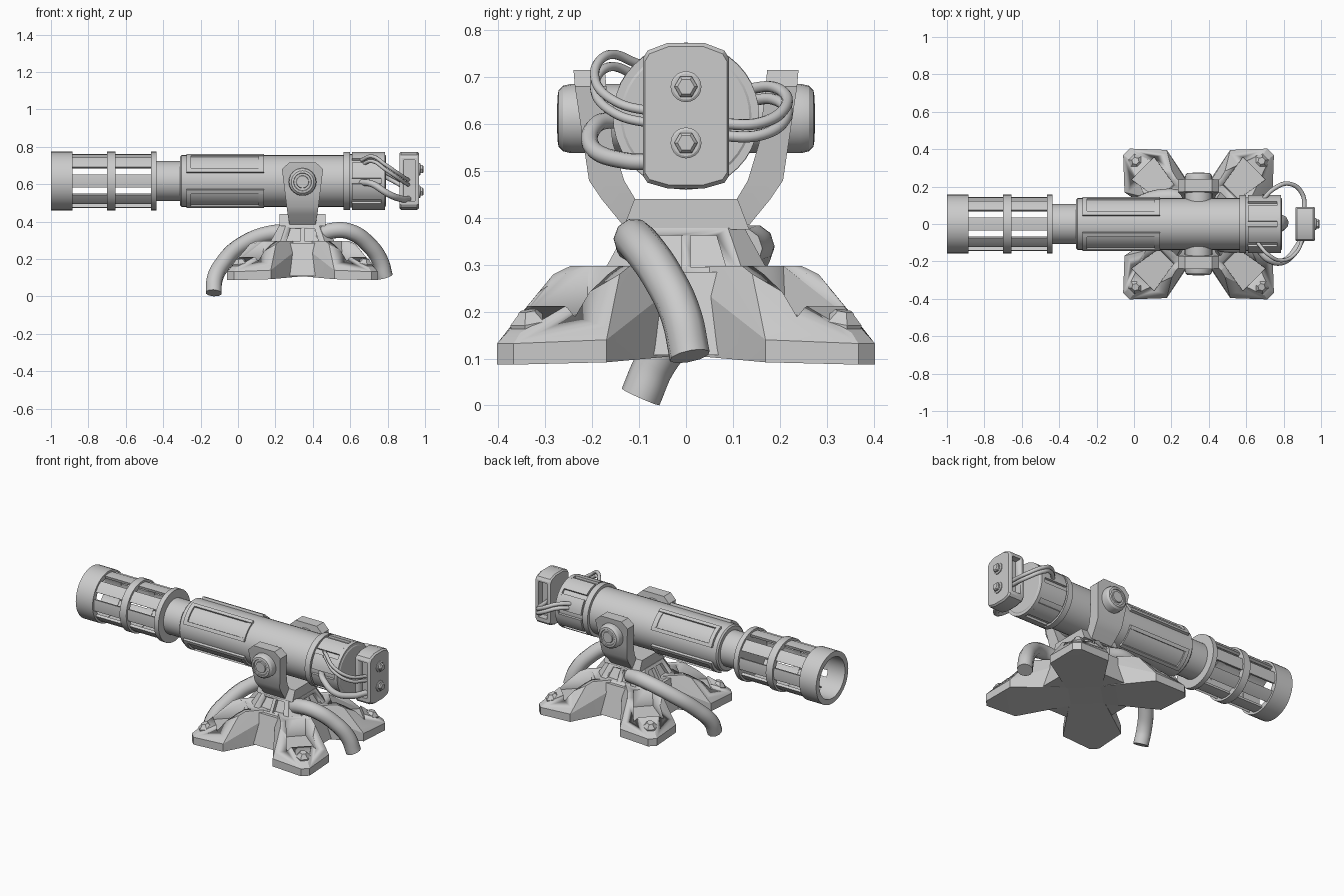
import bpy, bmesh, math
from mathutils import Vector

if "Cube" in bpy.data.objects:
    bpy.data.objects.remove(bpy.data.objects["Cube"])

ZC, XC = 0.617, 0.345   # gun axis height, mount centre


def finish(name, bm, angle=30):
    bmesh.ops.remove_doubles(bm, verts=bm.verts, dist=1e-5)
    bmesh.ops.recalc_face_normals(bm, faces=bm.faces)
    me = bpy.data.meshes.new(name)
    bm.to_mesh(me)
    bm.free()
    me.shade_smooth()
    me.set_sharp_from_angle(angle=math.radians(angle))
    ob = bpy.data.objects.new(name, me)
    bpy.context.collection.objects.link(ob)
    return ob


def loft(name, rings, loop=False):
    """Skin a row of matching rings; cap the ends unless looped."""
    bm = bmesh.new()
    vs = [[bm.verts.new(p) for p in r] for r in rings]
    n = len(rings[0])
    for i in range(len(vs) if loop else len(vs) - 1):
        a, b = vs[i], vs[(i + 1) % len(vs)]
        for j in range(n):
            k = (j + 1) % n
            bm.faces.new((a[j], a[k], b[k], b[j]))
    if not loop:
        bm.faces.new(vs[0])
        bm.faces.new(vs[-1])
    return finish(name, bm)


def lathe(name, prof, seg=40, origin=(0, 0, ZC), axis=(1, 0, 0)):
    """Spin a closed (height, radius) outline about an axis."""
    q, o = Vector(axis).to_track_quat('Z', 'Y'), Vector(origin)
    rings = []
    for i in range(seg):
        a = 2 * math.pi * i / seg
        rings.append([o + q @ Vector((r * math.cos(a), r * math.sin(a), h)) for h, r in prof])
    return loft(name, rings, loop=True)


def solid(name, prof, *args, **kw):
    return lathe(name, [(prof[0][0], 0)] + prof + [(prof[-1][0], 0)], *args, **kw)


def arc_block(name, x0, x1, r0, r1, mid, half, n=6):
    """Curved slab wrapped round the gun axis (angles in degrees)."""
    rings = []
    for i in range(n + 1):
        a = math.radians(mid - half + 2 * half * i / n)
        c, s = math.cos(a), math.sin(a)
        rings.append([(x, r * c, ZC + r * s) for x, r in ((x0, r0), (x1, r0), (x1, r1), (x0, r1))])
    return loft(name, rings)


def hull(name, pts):
    bm = bmesh.new()
    for p in pts:
        bm.verts.new(p)
    res = bmesh.ops.convex_hull(bm, input=bm.verts)
    junk = {g for g in res['geom_interior'] if isinstance(g, bmesh.types.BMVert)}
    bmesh.ops.delete(bm, geom=list(junk), context='VERTS')
    return finish(name, bm, 15)


def cut(ob, cutter):
    m = ob.modifiers.new('cut', 'BOOLEAN')
    m.operation, m.solver, m.object = 'DIFFERENCE', 'EXACT', cutter
    bpy.context.view_layer.update()
    me = bpy.data.meshes.new_from_object(ob.evaluated_get(bpy.context.evaluated_depsgraph_get()))
    ob.modifiers.clear()
    ob.data = me
    bpy.data.objects.remove(cutter)


def hose(name, pts, r):
    cu = bpy.data.curves.new(name, 'CURVE')
    cu.dimensions, cu.bevel_depth, cu.bevel_resolution = '3D', r, 3
    cu.use_fill_caps, cu.resolution_u = True, 8
    sp = cu.splines.new('BEZIER')
    sp.bezier_points.add(len(pts) - 1)
    for b, p in zip(sp.bezier_points, pts):
        b.co = p
        b.handle_left_type = b.handle_right_type = 'AUTO'
    ob = bpy.data.objects.new(name, cu)
    bpy.context.collection.objects.link(ob)


# Barrel cage: muzzle, rings, bars
for name, x0, x1 in (('muzzle', -1.0, -.885), ('barrel_ring', -.70, -.655)):
    lathe(name, [(x0, .125), (x0, .157), (x1, .157), (x1, .125)])
solid('barrel_rear_ring', [(-.465, .157), (-.435, .157)])
for i in range(8):
    arc_block('barrel_bar', -.89, -.46, .128, .145, i * 45, 14, 2)

# Gun body
solid('barrel_neck', [(-.45, .107), (-.30, .107)])
solid('gun_body', [(-.31, .13), (-.302, .138), (.57, .138)])
for mid in (45, 135, 225, 315):
    for side in (-1, 1):
        arc_block('panel_side', -.275, .14, .125, .153, mid + side * 22.5, 4, 2)
    arc_block('panel_front', -.275, -.25, .125, .153, mid, 26)
    arc_block('panel_rear', .11, .14, .125, .148, mid, 26)
    arc_block('panel_floor', -.26, .12, .125, .143, mid, 20)

# Rear collar
solid('collar_core', [(.565, .143), (.785, .143), (.79, .135)])
for x0, x1 in ((.565, .60), (.765, .787)):
    lathe('collar_ring', [(x0, .13), (x0, .156), (x1, .156), (x1, .13)])
for i in range(8):
    arc_block('collar_slab', .61, .765, .135, .156, i * 45 + 22.5, 17, 4)

# Rear control box
half = [(.04, .773), (.082, .757), (.092, .74), (.092, .49), (.082, .475), (.04, .463)]
outline = half + [(-y, z) for y, z in reversed(half)]
box = loft('control_box', [[(x, y * s, ZC + (z - ZC) * s) for y, z in outline]
                           for x, s in ((.864, .96), (.872, 1), (.958, 1), (.968, .95))])
for s in (-1, 1):
    cut(box, hull('box_cutter', [(x, y, z) for x in (.887, .946) for y in (s * .05, s * .12)
                                 for z in (.51, .73)]))
for z in (.56, .68):
    solid('box_washer', [(.95, .033), (.973, .033), (.976, .028)], 20, (0, 0, z))
    solid('box_bolt', [(.96, .025), (.986, .025), (.993, .018)], 6, (0, 0, z))

# Rear cables
for d in (-.013, .013):
    hose('cable_left', [(.68, .12, .66 + d), (.75, .19, .665 + d), (.83, .215, .63 + d),
                        (.90, .16, .59 + d), (.91, .05, .59 + d)], .012)
    hose('cable_upper', [(.66, -.10, .715 + d), (.72, -.165, .735 + d), (.79, -.195, .69 + d),
                         (.87, -.15, .635 + d), (.91, -.05, .61 + d)], .01)
hose('cable_lower', [(.66, -.13, .61), (.72, -.19, .60), (.80, -.20, .55),
                     (.87, -.13, .522), (.91, -.05, .52)], .018)

# Yoke arms, pivot and saddle
arm = [(.385, .08, .135, .07), (.44, .108, .18, .08), (.48, .132, .207, .085),
       (.56, .156, .219, .095), (.68, .17, .237, .11), (.715, .173, .24, .072)]
for s in (-1, 1):
    loft('yoke_arm', [[(XC - w, s * a, z), (XC + w, s * a, z), (XC + w, s * b, z), (XC - w, s * b, z)]
                      for z, a, b, w in arm])
    solid('pivot_drum', [(.10, .074), (.245, .074), (.262, .07), (.272, .06), (.274, .048),
                         (.268, .046), (.268, .034), (.275, .032)], 24, (XC, 0, .612), (0, s, 0))
loft('yoke_saddle', [[(x, -.135, .375), (x, .135, .375), (x, .11, .44), (x, -.11, .44)]
                     for x in (XC - .122, XC + .122)])


# Pedestal: chamfered square frustum with paired windows
def oct_ring(a, c, z):
    p = [(a, -c), (a, c), (c, a), (-c, a), (-a, c), (-a, -c), (-c, -a), (c, -a)]
    return [(XC + x, y, z) for x, y in p]


ped = loft('pedestal', [oct_ring(.19, .13, .26), oct_ring(.125, .09, .378)])
for k in range(4):
    ca, sa = math.cos(k * math.pi / 2), math.sin(k * math.pi / 2)
    for s in (-1, 1):
        pts = []
        for z, w, a in ((.295, .085, .17), (.362, .065, .134)):
            for t in (s * .01, s * w):
                for d in (-.025, .03):
                    u = a + d
                    pts.append((XC + u * ca - t * sa, u * sa + t * ca, z))
        cut(ped, hull('window_cutter', pts))

# Base hub, four splayed feet with stepped recesses, and bolts
loft('base_hub', [oct_ring(.245, .08, .108), oct_ring(.195, .10, .285)])
foot = [(.545, .025, .087), (.545, .025, .132), (.40, .16, .092), (.40, .16, .14),
        (.52, .02, .155), (.385, .145, .168), (.30, .10, .28), (.26, .09, .297),
        (.16, .085, .297), (.05, .09, .11), (.20, .115, .106), (.05, .08, .29)]
recess = [(.245, .055, .195), (.42, .085, .18), (.235, .055, .36), (.42, .085, .36)]
for k in range(4):
    a = math.radians(45 + 90 * k)
    u, v = Vector((math.cos(a), math.sin(a), 0)), Vector((-math.sin(a), math.cos(a), 0))

    def place(table):
        return [Vector((XC, 0, z)) + u * r + v * (w * s) for r, w, z in table for s in (-1, 1)]

    ft = hull('base_foot', place(foot))
    cut(ft, hull('recess_cutter', place(recess)))
    solid('foot_bolt', [(-.03, .043), (.022, .043), (.04, .024), (.046, .02)], 6,
          Vector((XC, 0, .157)) + u * .467, u * .22 + Vector((0, 0, 1)))

# Large supply hoses
hose('front_hose', [(.30, .12, .335), (.19, .145, .34), (.02, .10, .275), (-.085, .0, .17),
                    (-.125, -.065, .09), (-.13, -.097, .018)], .044)
hose('rear_hose', [(.42, -.09, .32), (.51, -.11, .352), (.60, -.10, .345), (.70, -.05, .275),
                   (.76, -.01, .19), (.785, .008, .105)], .044)
